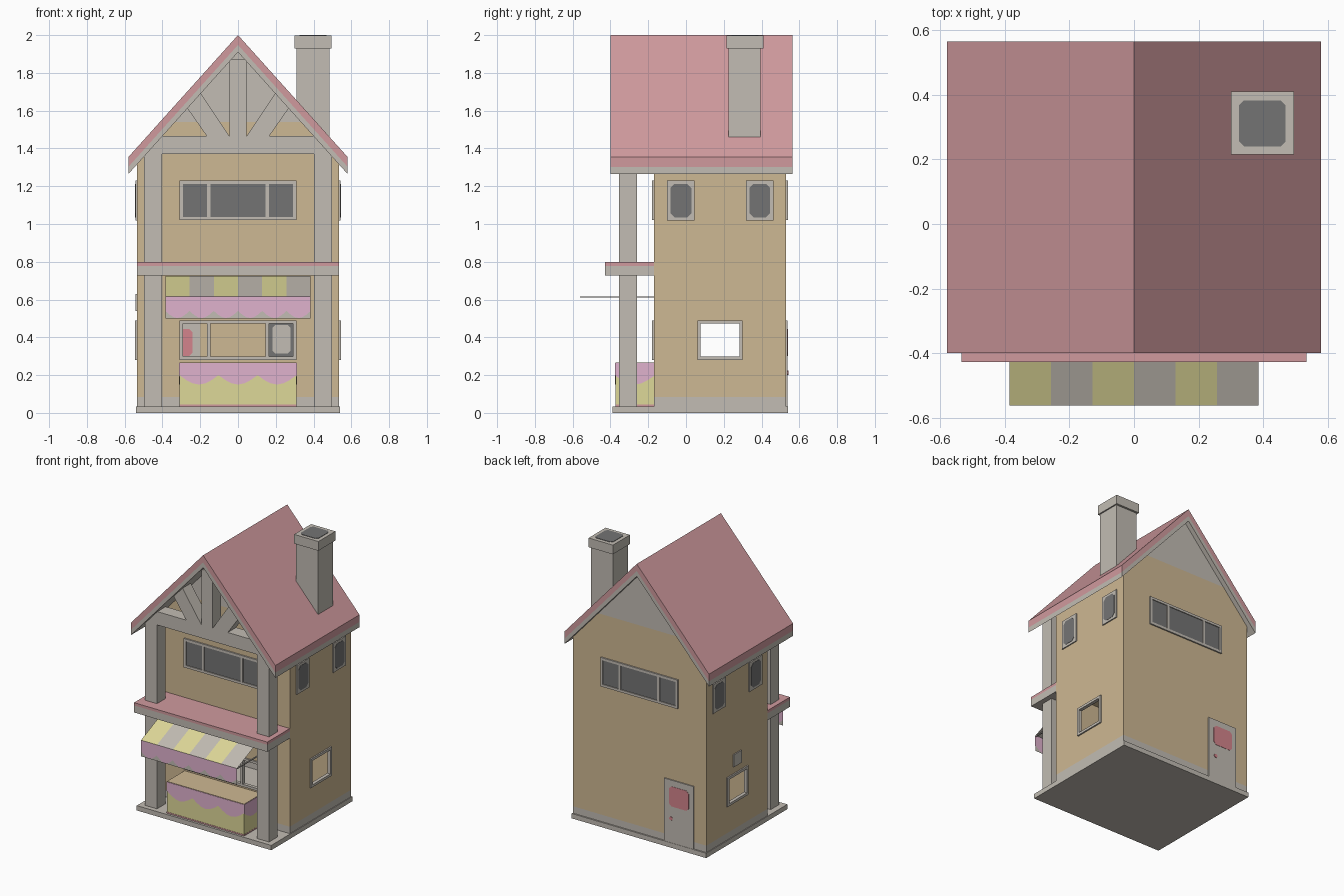
import bpy, bmesh, math
from mathutils import Vector

if "Cube" in bpy.data.objects:
    bpy.data.objects.remove(bpy.data.objects["Cube"])


def material(name, r, g, b):
    lin = lambda c: ((c / 255 + 0.055) / 1.055) ** 2.4 if c > 10 else c / 3294
    m = bpy.data.materials.new(name)
    m.diffuse_color = (lin(r), lin(g), lin(b), 1)
    m.use_nodes = True
    m.node_tree.nodes["Principled BSDF"].inputs["Base Color"].default_value = m.diffuse_color
    return m


TAN = material("tan plaster", 206, 184, 147)
GREY = material("warm grey timber", 194, 188, 179)
DARK = material("dark glass", 116, 116, 116)
ROSE = material("roof rose", 208, 154, 158)
RED = material("door glass rose", 212, 132, 140)
MAUVE = material("mauve cloth", 224, 178, 206)
YELLOW = material("pale yellow", 222, 216, 152)


# ---------- helpers ----------
def to_object(name, bm, mats):
    bmesh.ops.recalc_face_normals(bm, faces=bm.faces)
    me = bpy.data.meshes.new(name)
    bm.to_mesh(me)
    bm.free()
    for m in mats:
        me.materials.append(m)
    ob = bpy.data.objects.new(name, me)
    bpy.context.collection.objects.link(ob)
    return ob


def prism(name, pts, vec, mat):
    """Outline of 3D points extruded along vec (vec None = flat sheet)."""
    bm = bmesh.new()
    f = bm.faces.new([bm.verts.new(p) for p in pts])
    if vec:
        g = bmesh.ops.extrude_face_region(bm, geom=[f], use_keep_orig=True)
        vs = [e for e in g["geom"] if isinstance(e, bmesh.types.BMVert)]
        bmesh.ops.translate(bm, verts=vs, vec=vec)
    return to_object(name, bm, [mat])


def box(name, x0, x1, y0, y1, z0, z1, mat):
    pts = [(x0, y0, z0), (x1, y0, z0), (x1, y1, z0), (x0, y1, z0)]
    return prism(name, pts, (0, 0, z1 - z0), mat)


def xz(name, outline, y0, y1, mat):
    return prism(name, [(x, y0, z) for x, z in outline], (0, y1 - y0, 0), mat)


# Walls: (u, z, distance outward) -> position
WALLS = {
    "front": lambda u, z, d: Vector((u, -0.17 - d, z)),
    "back": lambda u, z, d: Vector((u, 0.53 + d, z)),
    "right": lambda u, z, d: Vector((0.535 + d, u, z)),
    "left": lambda u, z, d: Vector((-0.535 - d, u, z)),
}


def rect(u0, u1, z0, z1, c=0):
    """Rectangle outline, with chamfered corners when c > 0."""
    if not c:
        return [(u0, z0), (u1, z0), (u1, z1), (u0, z1)]
    return [(u0 + c, z0), (u1 - c, z0), (u1, z0 + c), (u1, z1 - c),
            (u1 - c, z1), (u0 + c, z1), (u0, z1 - c), (u0, z0 + c)]


def plate(name, wall, outline, d0, d1, mat):
    w = WALLS[wall]
    return prism(name, [w(u, z, d0) for u, z in outline], w(0, 0, d1) - w(0, 0, d0), mat)


def frame(name, wall, u0, u1, z0, z1, mullions=(), t=0.018):
    bars = [rect(u0, u1, z0, z0 + t), rect(u0, u1, z1 - t, z1),
            rect(u0, u0 + t, z0 + t, z1 - t), rect(u1 - t, u1, z0 + t, z1 - t)]
    bars += [rect(m - t / 2, m + t / 2, z0 + t, z1 - t) for m in mullions]
    for b in bars:
        plate(name, wall, b, -0.015, 0.01, GREY)


def scallops(u0, u1, top, cusp, low, n, steps=6):
    """Cloth edge: straight top, n hanging arcs along the bottom."""
    pts = [(u1, top), (u0, top)]
    for i in range(n * steps + 1):
        s = (i % steps) / steps
        pts.append((u0 + (u1 - u0) * i / (n * steps), cusp - (cusp - low) * math.sin(math.pi * s)))
    return pts


# ---------- house body, hollow on the ground floor ----------
body = xz("house_body", [(-0.535, 0.01), (0.535, 0.01), (0.535, 1.32), (0, 1.92), (-0.535, 1.32)],
          -0.17, 0.53, TAN)
bm = bmesh.new()
bm.from_mesh(body.data)
for z in (0.085, 1.54):
    bmesh.ops.bisect_plane(bm, geom=bm.verts[:] + bm.edges[:] + bm.faces[:],
                           plane_co=(0, 0, z), plane_no=(0, 0, 1))
bm.to_mesh(body.data)
bm.free()
cutters = [box("room_cutter", -0.52, 0.52, -0.155, 0.515, 0.04, 0.73, TAN),
           box("shop_window_cutter", -0.3, 0.3, -0.3, 0, 0.29, 0.48, TAN),
           box("side_window_cutter", -0.7, 0.7, 0.075, 0.285, 0.295, 0.475, TAN)]
for c in cutters:
    c.hide_render = True
    mod = body.modifiers.new("cut", "BOOLEAN")
    mod.operation, mod.solver, mod.object = "DIFFERENCE", "EXACT", c
deps = bpy.context.evaluated_depsgraph_get()
mesh = bpy.data.meshes.new_from_object(body.evaluated_get(deps))
body.modifiers.clear()
body.data = mesh
for c in cutters:
    bpy.data.objects.remove(c)
mesh.materials.clear()
mesh.materials.append(TAN)
mesh.materials.append(GREY)
for p in mesh.polygons:  # grey plinth and grey gable tip
    zs = [mesh.vertices[v].co.z for v in p.vertices]
    p.material_index = 1 if max(zs) < 0.09 or min(zs) > 1.53 else 0

box("base_slab", -0.54, 0.54, -0.39, 0.54, 0, 0.035, GREY)

# ---------- roof: rose shell over grey lining ----------
def chevron(name, drop0, drop1, mat):
    top = [(-0.58, 1.355 - drop0), (0, 2 - drop0), (0.58, 1.355 - drop0)]
    low = [(x, z + drop0 - drop1) for x, z in reversed(top)]
    xz(name, top + low, -0.40, 0.565, mat)

chevron("roof_shell", 0, 0.052, ROSE)
chevron("roof_lining", 0.052, 0.09, GREY)

# ---------- chimney ----------
box("chimney", 0.31, 0.485, 0.225, 0.395, 1.44, 1.94, GREY)
box("chimney_cap", 0.30, 0.495, 0.215, 0.41, 1.93, 1.997, GREY)
prism("chimney_flue", [(x, y, 1.996) for x, y in rect(0.326, 0.469, 0.24, 0.383, 0.015)],
      (0, 0, 0.004), DARK)

# ---------- porch columns and gable truss ----------
Y0, Y1 = -0.355, -0.26
for s in (-1, 1):
    box("porch_column", s * 0.45 - 0.048, s * 0.45 + 0.048, Y0, Y1, 0.03, 1.38, GREY)
    xz("truss_brace", [(s * x, z) for x, z in
                       ((0.27, 1.615), (0.2, 1.695), (0.045, 1.465), (0.165, 1.465))], Y0, Y1, GREY)
xz("truss_beam", [(-0.49, 1.37), (0.49, 1.37), (0.40, 1.467), (-0.40, 1.467)], Y0, Y1, GREY)
box("king_post", -0.045, 0.045, Y0, Y1, 1.46, 1.87, GREY)

# ---------- balcony ----------
box("balcony_slab", -0.535, 0.535, -0.428, -0.17, 0.727, 0.778, GREY)
box("balcony_top", -0.535, 0.535, -0.428, -0.17, 0.778, 0.798, ROSE)

# ---------- striped awning with scalloped valance ----------
W = 0.77 / 6
for i in range(6):
    a = -0.385 + i * W
    prism("awning_stripe", [(a, -0.562, 0.617), (a + W, -0.562, 0.617),
                            (a + W, -0.31, 0.724), (a, -0.31, 0.724)], None, (YELLOW, GREY)[i % 2])
prism("valance_lining", [(x, -0.562, z) for x, z in rect(-0.385, 0.385, 0.5, 0.617)], None, GREY)
for y in (-0.565, -0.560):
    prism("valance", [(x, y, z) for x, z in scallops(-0.385, 0.385, 0.617, 0.54, 0.502, 6)],
          None, MAUVE)
for s in (-1, 1):
    box("awning_rod", s * 0.38 - 0.004, s * 0.38 + 0.004, -0.56, -0.17, 0.61, 0.617, GREY)

# ---------- shop counter with draped cloth ----------
box("counter", -0.31, 0.31, -0.372, -0.17, 0.03, 0.263, YELLOW)
box("counter_top", -0.31, 0.31, -0.372, -0.17, 0.262, 0.266, TAN)
box("counter_foot", -0.311, 0.311, -0.374, -0.17, 0.035, 0.045, ROSE)
plate("counter_cloth", "front", scallops(-0.31, 0.31, 0.263, 0.2, 0.15, 3), 0.2, 0.205, MAUVE)
for s in (-1, 1):
    prism("counter_side_cloth", [(s * 0.31, y, z) for y, z in
                                 scallops(-0.372, -0.17, 0.263, 0.195, 0.15, 1)],
          (s * 0.003, 0, 0), MAUVE)

# ---------- upper windows ----------
for wall in ("front", "back"):
    frame("long_window_frame", wall, -0.31, 0.31, 1.02, 1.23, (-0.155, 0.155))
    plate("long_window_glass", wall, rect(-0.3, 0.3, 1.03, 1.22), -0.01, 0.004, DARK)
for wall in ("left", "right"):
    for u in (-0.027, 0.39):
        plate("small_window_frame", wall, rect(u - 0.073, u + 0.073, 1.018, 1.23), -0.005, 0.008, GREY)
        plate("small_window_glass", wall, rect(u - 0.055, u + 0.055, 1.035, 1.213, 0.022),
              0, 0.01, DARK)

# ---------- ground floor openings ----------
frame("shop_window_frame", "front", -0.31, 0.31, 0.28, 0.49, (-0.155, 0.155))
for wall in ("left", "right"):
    frame("side_window_frame", wall, 0.06, 0.3, 0.28, 0.49)
plate("left_wall_sign", "left", rect(0.135, 0.225, 0.54, 0.63), -0.005, 0.008, GREY)

# back door goes through the wall so it shows inside as well
plate("back_door", "back", rect(-0.435, -0.2, 0.03, 0.49), -0.02, 0.008, GREY)
plate("back_door_glass", "back", rect(-0.4, -0.24, 0.3, 0.445, 0.02), -0.022, 0.01, RED)
plate("back_door_knob", "back", rect(-0.27, -0.245, 0.2, 0.225, 0.007), -0.024, 0.012, RED)

# oven hatch on the inner back wall
plate("oven_surround", "back", rect(0.165, 0.295, 0.29, 0.48), -0.02, -0.01, DARK)
plate("oven_door", "back", rect(0.182, 0.278, 0.315, 0.465, 0.015), -0.023, -0.012, GREY)
